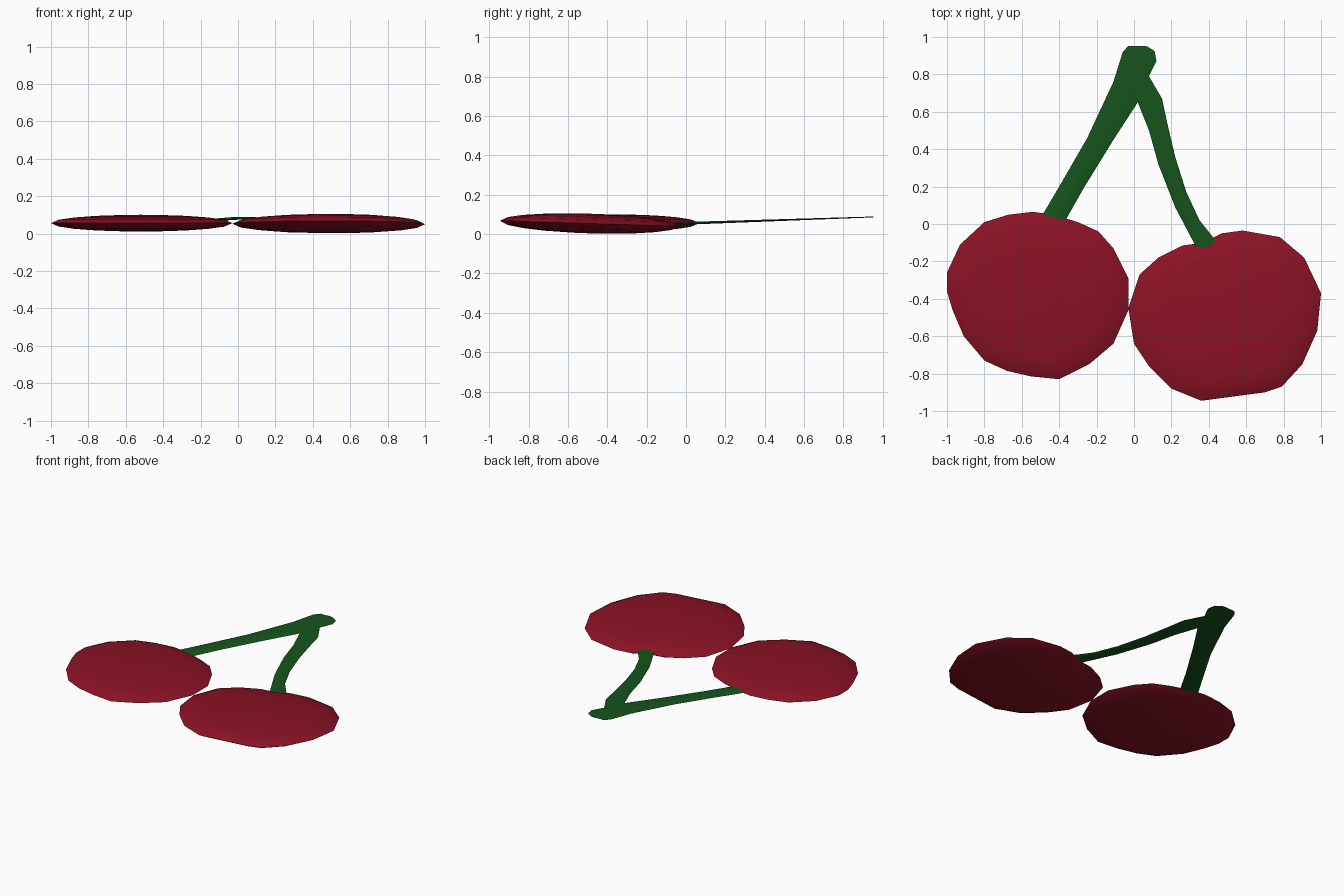
import bpy, bmesh, math
from mathutils import Vector

if "Cube" in bpy.data.objects:
    bpy.data.objects.remove(bpy.data.objects["Cube"])


def material(name, color):
    m = bpy.data.materials.new(name)
    m.diffuse_color = color
    m.use_nodes = True
    m.node_tree.nodes["Principled BSDF"].inputs["Base Color"].default_value = m.diffuse_color
    return m


red = material("cherry_red", (0.26, 0.006, 0.018, 1))
green = material("stem_green", (0.008, 0.09, 0.012, 1))


def finish(name, bm, mat):
    bmesh.ops.recalc_face_normals(bm, faces=bm.faces)
    me = bpy.data.meshes.new(name)
    bm.to_mesh(me)
    bm.free()
    me.materials.append(mat)
    ob = bpy.data.objects.new(name, me)
    bpy.context.collection.objects.link(ob)
    bpy.context.view_layer.objects.active = ob
    ob.select_set(True)
    bpy.ops.object.shade_smooth_by_angle(angle=math.radians(35))
    ob.select_set(False)


def bridge(bm, a, b):
    n = len(a)
    for i in range(n):
        bm.faces.new((a[i], a[(i + 1) % n], b[(i + 1) % n], b[i]))


# Flattened fruit: outline rings following an elliptical thickness profile
def cherry(name, outline, center, z, half, tilt):
    bm = bmesh.new()
    cx, cy = center
    rings = []
    for deg in (-80, -60, -42, -24, 0, 24, 42, 60, 80):
        s, h = math.cos(math.radians(deg)), math.sin(math.radians(deg))
        rings.append([bm.verts.new((cx + (x - cx) * s, cy + (y - cy) * s,
                                    z + half * h + tilt * (y - cy) * s))
                      for x, y in outline])
    for a, b in zip(rings, rings[1:]):
        bridge(bm, a, b)
    for ring, side in ((rings[0], -1), (rings[-1], 1)):
        pole = bm.verts.new((cx, cy, z + side * half))
        for i in range(len(ring)):
            bm.faces.new((ring[i], ring[(i + 1) % len(ring)], pole))
    finish(name, bm, red)


cherry("left_cherry", [
    (-.54, .065), (-.43, .05), (-.30, .01), (-.19, -.04), (-.11, -.13), (-.03, -.29),
    (-.03, -.46), (-.11, -.64), (-.24, -.75), (-.40, -.83), (-.55, -.815), (-.68, -.785),
    (-.80, -.73), (-.91, -.60), (-.97, -.46), (-1, -.36), (-1, -.26), (-.93, -.11),
    (-.80, .01), (-.67, .05)], (-.52, -.38), .056, .045, 0)
cherry("right_cherry", [
    (.58, -.035), (.78, -.07), (.91, -.18), (1, -.37), (.98, -.57), (.90, -.75),
    (.79, -.87), (.70, -.90), (.36, -.945), (.20, -.88), (.08, -.76), (0, -.64),
    (-.03, -.45), (.03, -.27), (.13, -.18), (.26, -.115), (.37, -.10), (.47, -.05)],
    (.50, -.49), .054, .050, -.03)


# Thin stem: lens-shaped sections between pairs of left and right edge points
def stem(name, pairs):
    bm = bmesh.new()
    rings = []
    for lx, ly, rx, ry in pairs:
        l, r = Vector((lx, ly, 0)), Vector((rx, ry, 0))
        ring = []
        for t, h in ((0, 0), (.2, 1), (.8, 1), (1, 0), (.8, -1), (.2, -1)):
            p = l.lerp(r, t)
            thick = .007 - .005 * max(0, p.y)
            ring.append(bm.verts.new((p.x, p.y, .055 + .034 * p.y + h * thick)))
        rings.append(ring)
    for a, b in zip(rings, rings[1:]):
        bridge(bm, a, b)
    bm.faces.new(rings[0])
    bm.faces.new(rings[-1])
    finish(name, bm, green)


stem("left_stem", [
    (-.53, -.02, -.40, -.04), (-.40, .20, -.27, .19), (-.25, .46, -.11, .45),
    (-.11, .76, .02, .65), (-.06, .92, .08, .79), (-.03, .952, .12, .87),
    (.0, .953, .11, .925), (.03, .953, .07, .95)])
stem("right_stem", [
    (.34, -.15, .45, -.12), (.32, -.10, .43, -.08), (.22, .09, .35, .02),
    (.13, .32, .28, .17), (.08, .50, .22, .36), (.02, .65, .18, .53),
    (.0, .72, .15, .67), (.02, .80, .08, .79)])
